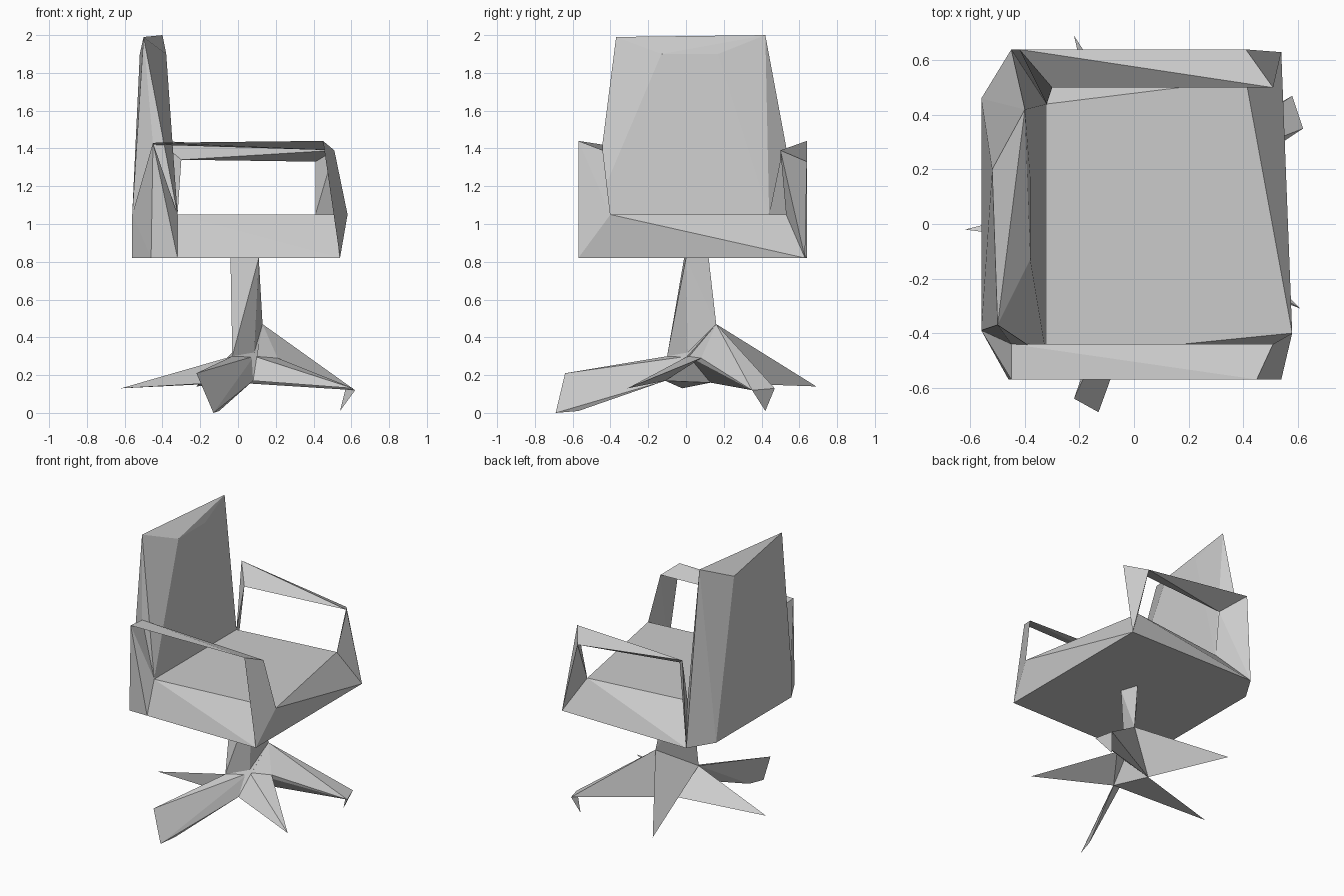
import bpy
import bmesh
from mathutils import Vector

cube = bpy.data.objects.get("Cube")
if cube:
    bpy.data.objects.remove(cube, do_unlink=True)

grey = bpy.data.materials.new("light_grey")
grey.use_nodes = True
grey.diffuse_color = (0.6, 0.6, 0.6, 1)
grey.node_tree.nodes["Principled BSDF"].inputs["Base Color"].default_value = (0.6, 0.6, 0.6, 1)


def faceted(name, *corners):
    """Flat-shaded solid spanned by its corner points."""
    mesh = bpy.data.meshes.new(name)
    bm = bmesh.new()
    verts = [bm.verts.new(Vector(c)) for c in corners]
    result = bmesh.ops.convex_hull(bm, input=verts)
    spare = {v for v in result["geom_interior"] + result["geom_unused"]
             if isinstance(v, bmesh.types.BMVert) and not v.link_faces}
    bmesh.ops.delete(bm, geom=list(spare), context="VERTS")
    bmesh.ops.recalc_face_normals(bm, faces=bm.faces)
    bm.to_mesh(mesh)
    bm.free()
    mesh.materials.append(grey)
    obj = bpy.data.objects.new(name, mesh)
    bpy.context.collection.objects.link(obj)
    return obj


# Seat corners: underside, then upper surface
low_toe_front = (0.54, -0.57, 0.82)
low_toe_rear = (0.54, 0.63, 0.82)
low_side_front = (-0.32, -0.57, 0.82)
low_heel_front = (-0.46, -0.57, 0.82)
low_heel_rear = (-0.45, 0.64, 0.82)
low_back_front = (-0.56, -0.39, 0.82)
low_back_rear = (-0.56, 0.46, 0.82)
top_toe_front = (0.58, -0.40, 1.05)
top_toe_rear = (0.41, 0.53, 1.05)
top_heel_front = (-0.32, -0.49, 1.05)
top_heel_rear = (-0.32, 0.44, 1.05)

faceted("seat", low_toe_front, low_toe_rear, low_side_front, low_heel_front,
        low_heel_rear, low_back_front, low_back_rear,
        top_toe_front, top_toe_rear, top_heel_front, top_heel_rear)

# Arm corners
arm_f_back_out = (-0.45, -0.57, 1.43)
arm_f_back_in = (-0.45, -0.44, 1.42)
arm_f_toe_out = (0.45, -0.57, 1.44)
arm_f_toe_in = (0.51, -0.44, 1.39)
arm_r_back_out = (-0.42, 0.64, 1.44)
arm_r_back_in = (-0.30, 0.50, 1.34)
arm_r_toe_out = (0.41, 0.64, 1.33)
arm_r_toe_in = (0.51, 0.50, 1.39)

# Backrest
back_bulge = (-0.56, -0.39, 1.05)
faceted("backrest", (-0.50, -0.37, 1.99), (-0.40, 0.42, 2.0),
        (-0.38, -0.13, 1.9), (-0.38, 0.17, 1.9), (-0.52, 0.20, 1.9),
        top_heel_front, top_heel_rear, low_back_front, low_back_rear,
        low_heel_rear, back_bulge, arm_f_back_in)

# Arms and their supports
faceted("front_arm", arm_f_back_out, arm_f_back_in, arm_f_toe_out, arm_f_toe_in)
faceted("front_arm_toe_post", arm_f_toe_out, arm_f_toe_in, low_toe_front, top_toe_front)
faceted("front_arm_back_post", arm_f_back_out, arm_f_back_in, low_heel_front,
        low_side_front, top_heel_front, back_bulge, low_back_front)
faceted("rear_arm", arm_r_back_out, arm_r_back_in, arm_r_toe_out, arm_r_toe_in)
faceted("rear_arm_toe_post", arm_r_toe_out, arm_r_toe_in, low_toe_rear, top_toe_rear)
faceted("rear_arm_back_post", arm_r_back_out, arm_r_back_in, low_heel_rear, top_heel_rear)

# Column and hub
hub_left = (-0.03, -0.10, 0.30)
hub_peak = (0.13, 0.16, 0.47)
hub_mid = (0.085, 0.01, 0.30)
hub_side = (0.21, 0.08, 0.29)
hub_low_front = (0.08, -0.11, 0.17)
hub_low_rear = (-0.01, 0.13, 0.16)
faceted("column", (-0.04, -0.01, 0.82), (0.11, 0.0, 0.82), (0.07, 0.12, 0.82),
        hub_left, hub_peak, hub_mid)
faceted("hub", hub_left, hub_peak, hub_mid, hub_low_front, hub_low_rear)

# Five splayed legs
faceted("leg_left", hub_left, hub_low_front, hub_low_rear, (-0.62, -0.02, 0.13))
faceted("leg_front", hub_left, hub_mid, hub_low_front,
        (-0.13, -0.69, 0.0), (-0.22, -0.64, 0.21), (-0.10, -0.57, 0.01))
faceted("leg_right", hub_mid, hub_side, hub_low_front, (0.61, -0.31, 0.13))
heel, toe = (0.58, 0.47, 0.13), (0.62, 0.35, 0.12)
faceted("leg_rear_right", hub_peak, hub_mid, hub_side, hub_low_rear, heel, toe)
faceted("foot_rear_right", heel, toe, (0.57, 0.41, 0.13), (0.54, 0.42, 0.01))
faceted("leg_rear", hub_left, hub_peak, hub_low_rear, (-0.22, 0.69, 0.14))
